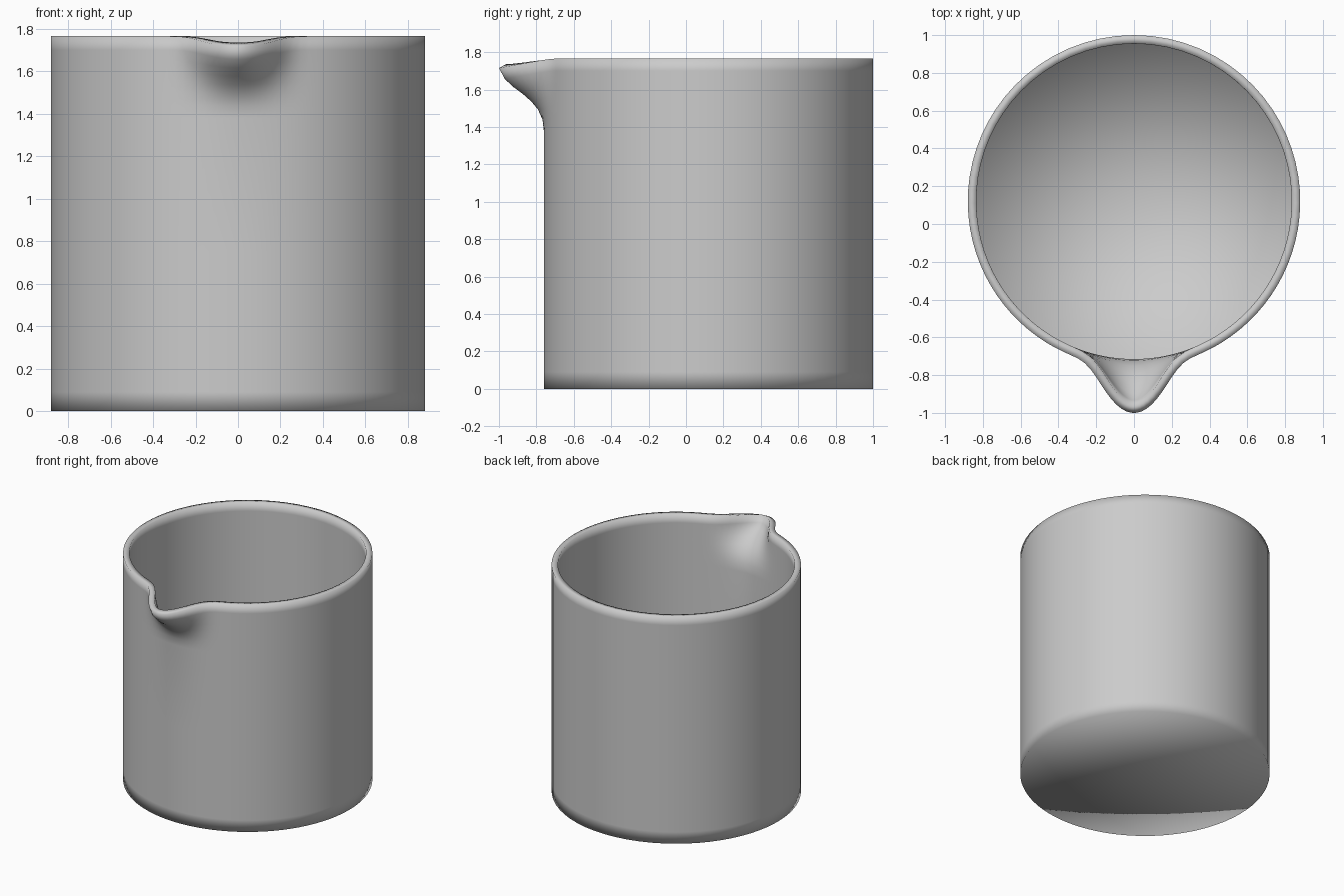
import bpy
import bmesh
from math import sin, cos, pi, radians

cube = bpy.data.objects.get("Cube")
if cube:
    bpy.data.objects.remove(cube, do_unlink=True)

RADIUS, CENTRE_Y, WALL = 0.88, 0.12, 0.045
SPOUT_REACH, SPOUT_DIP, SPOUT_ANGLE = 0.24, 0.05, radians(24)
HALF = 48

# Height of each ring and how strongly the spout pulls it outwards
RINGS = [(0, 0), (0.09, 0), (0.75, 0), (1.38, 0), (1.44, 0.03), (1.5, 0.13),
         (1.55, 0.28), (1.6, 0.47), (1.65, 0.69), (1.7, 0.87), (1.765, 1)]


def spout_pull(angle):
    if abs(angle) >= SPOUT_ANGLE:
        return 0
    return cos(angle / SPOUT_ANGLE * pi / 2) ** 3.4


# Angles measured from the front, packed more closely near the spout
side = [pi * (i / HALF) ** 1.6 for i in range(HALF + 1)]
angles = side + [-a for a in side[-2:0:-1]]

# Outer shell with a closed base
bm = bmesh.new()
rings = []
for z, strength in RINGS:
    ring = []
    for a in angles:
        pull = spout_pull(a) * strength
        r = RADIUS + SPOUT_REACH * pull
        ring.append(bm.verts.new((r * sin(a), CENTRE_Y - r * cos(a), z - SPOUT_DIP * pull)))
    rings.append(ring)

count = len(angles)
for low, high in zip(rings, rings[1:]):
    for i in range(count):
        j = (i + 1) % count
        bm.faces.new((low[i], low[j], high[j], high[i]))

middle = bm.verts.new((0, CENTRE_Y, 0))
for i in range(count):
    bm.faces.new((middle, rings[0][(i + 1) % count], rings[0][i]))
bmesh.ops.recalc_face_normals(bm, faces=bm.faces)

mesh = bpy.data.meshes.new("beaker")
bm.to_mesh(mesh)
bm.free()
beaker = bpy.data.objects.new("beaker", mesh)
bpy.context.collection.objects.link(beaker)
mesh.shade_smooth()

# Wall thickness, inside face and rim
solid = beaker.modifiers.new("wall", 'SOLIDIFY')
solid.thickness = WALL
solid.offset = -1
solid.use_even_offset = True

# Plain grey
grey = bpy.data.materials.new("grey")
grey.use_nodes = True
colour = (0.6, 0.6, 0.6, 1)
grey.diffuse_color = colour
grey.node_tree.nodes["Principled BSDF"].inputs["Base Color"].default_value = colour
mesh.materials.append(grey)
